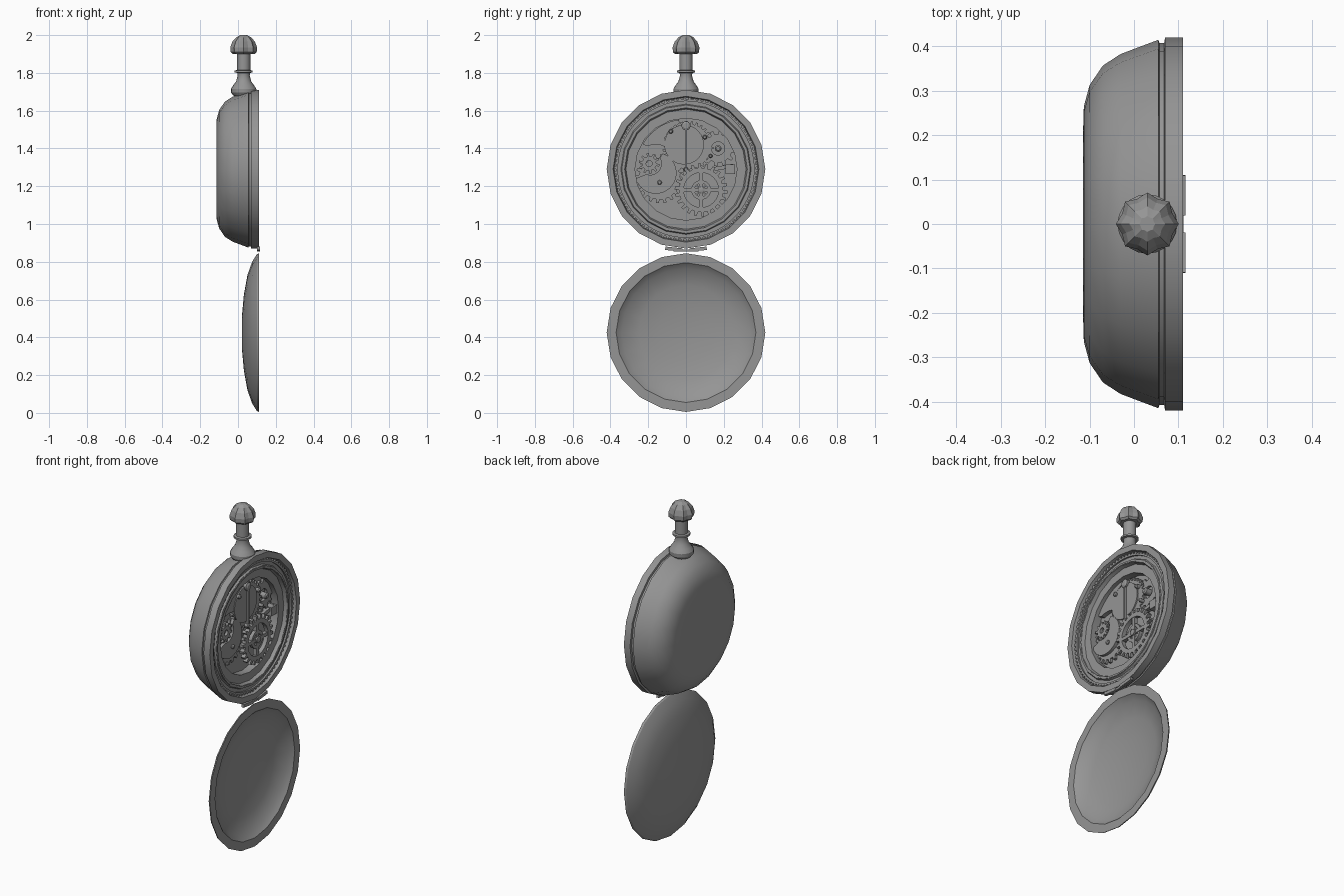
import bpy, bmesh
from math import sin, cos, tau, radians
from mathutils import Vector

cube = bpy.data.objects.get("Cube")
if cube:
    bpy.data.objects.remove(cube)

metal = bpy.data.materials.new("grey metal")
metal.use_nodes = True
GREY = (0.3, 0.3, 0.3, 1)
metal.diffuse_color = GREY
metal.node_tree.nodes["Principled BSDF"].inputs["Base Color"].default_value = GREY

CASE_Z, LID_Z, R = 1.29, 0.425, 0.42


def finish(name, bm, angle=30):
    bmesh.ops.recalc_face_normals(bm, faces=bm.faces)
    mesh = bpy.data.meshes.new(name)
    bm.to_mesh(mesh)
    bm.free()
    mesh.materials.append(metal)
    ob = bpy.data.objects.new(name, mesh)
    bpy.context.collection.objects.link(ob)
    bpy.ops.object.select_all(action='DESELECT')
    ob.select_set(True)
    bpy.context.view_layer.objects.active = ob
    bpy.ops.object.shade_smooth_by_angle(angle=radians(angle))
    return ob


def lathe(name, profile, centre, axis, n, groove=0.0, closed=False, angle=30):
    """Spin (along, radius) points about the x or z axis; groove pulls in every other side."""
    bm = bmesh.new()
    rings = []
    for along, r in profile:
        ring = []
        for i in range(n if r > 0 else 1):
            a = tau * i / n
            q = r * (1 - groove * (i % 2))
            p = (along, q * cos(a), q * sin(a)) if axis == 'x' else (q * cos(a), q * sin(a), along)
            ring.append(bm.verts.new(Vector(p) + Vector(centre)))
        rings.append(ring)
    pairs = list(zip(rings, rings[1:]))
    if closed:
        pairs.append((rings[-1], rings[0]))
    for a, b in pairs:
        for i in range(n):
            j = (i + 1) % n
            quad = [a[i % len(a)], a[j % len(a)], b[j % len(b)], b[i % len(b)]]
            bm.faces.new(list(dict.fromkeys(quad)))
    return finish(name, bm, angle)


def plate(name, outline, x0, x1, hole=None):
    """Extrude a (y, z) outline along x, with an optional matching hole outline."""
    bm = bmesh.new()
    n = len(outline)

    def loop(points, x):
        return [bm.verts.new((x, y, z)) for y, z in points]

    def bridge(a, b):
        for i in range(n):
            j = (i + 1) % n
            bm.faces.new((a[i], a[j], b[j], b[i]))
    back, front = loop(outline, x0), loop(outline, x1)
    bridge(back, front)
    if hole:
        hole_back, hole_front = loop(hole, x0), loop(hole, x1)
        bridge(hole_back, hole_front)
        bridge(back, hole_back)
        bridge(front, hole_front)
    else:
        bm.faces.new(back)
        bm.faces.new(front)
    return finish(name, bm)


def arc(y, z, r, start, end, n):
    angles = [radians(start + (end - start) * i / n) for i in range(n + 1)]
    return [(y + r * cos(a), z + r * sin(a)) for a in angles]


def gear(name, y, z, x0, x1, tip, root, teeth, hole=0.0):
    outer, inner = [], []
    for t in range(teeth):
        for part, r in ((0, root), (0.45, root), (0.55, tip), (0.9, tip)):
            a = tau * (t + part) / teeth
            outer.append((y + r * cos(a), z + r * sin(a)))
            inner.append((y + hole * cos(a), z + hole * sin(a)))
    return plate(name, outer, x0, x1, inner if hole else None)


def bar(name, y, z, length, width, x0, x1, angle):
    a = radians(angle)
    corners = [(-length, -width), (length, -width), (length, width), (-length, width)]
    pts = [(y + (u * cos(a) - v * sin(a)) / 2, z + (u * sin(a) + v * cos(a)) / 2) for u, v in corners]
    return plate(name, pts, x0, x1)


# Case: bowl back, banded rim, stepped bezel and recessed floor
lathe("case", [(-0.115, 0), (-0.115, 0.2), (-0.113, 0.265), (-0.1, 0.313), (-0.07, 0.357),
               (-0.03, 0.383), (0.055, 0.415), (0.057, 0.408), (0.068, 0.408), (0.07, R),
               (0.11, R), (0.11, 0.386), (0.085, 0.38), (0.085, 0.345), (0.095, 0.34),
               (0.095, 0.325), (0.075, 0.318), (0.075, 0.27), (0.03, 0.27), (0.03, 0)],
      (0, 0, CASE_Z), 'x', 20)
gear("bezel_teeth", 0, CASE_Z, 0.08, 0.095, 0.382, 0.37, 90, 0.36)
lathe("bezel_inner_ring", [(0.08, 0.325), (0.098, 0.325), (0.098, 0.335), (0.08, 0.335)],
      (0, 0, CASE_Z), 'x', 48, closed=True)

# Lid: shallow open dish with a flat rim
lathe("lid", [(0.02, 0), (0.022, 0.1), (0.031, 0.2), (0.05, 0.305), (0.075, 0.375), (0.1, 0.415),
              (0.11, R), (0.11, 0.37), (0.082, 0.34), (0.056, 0.25), (0.04, 0.15), (0.033, 0)],
      (0, 0, LID_Z), 'x', 20)

# Hinge leaves and pin
for side, label in ((1, "left"), (-1, "right")):
    bar("hinge_leaf_" + label, side * 0.065, 0.867, 0.09, 0.018, 0.1, 0.116, side * 6)
bar("hinge_pin", 0, 0.86, 0.13, 0.012, 0.1, 0.112, 0)

# Stem and fluted crown
lathe("stem", [(1.66, 0), (1.68, 0.055), (1.695, 0.066), (1.715, 0.067), (1.735, 0.055), (1.755, 0.04),
               (1.785, 0.032), (1.8, 0.034), (1.802, 0.048), (1.812, 0.048), (1.815, 0.035),
               (1.92, 0.035), (1.92, 0)], (0.03, 0, 0), 'z', 20)
lathe("crown", [(1.9, 0), (1.9, 0.058), (1.91, 0.069), (1.935, 0.071), (1.965, 0.06), (1.988, 0.04),
                (2.0, 0.018), (2.0, 0)], (0.03, 0, 0), 'z', 16, groove=0.14, angle=15)

# Spoked wheel in front
WY, WZ = 0.08, 1.18
gear("large_gear", WY, WZ, 0.05, 0.075, 0.14, 0.117, 22, 0.092)
lathe("wheel_ring", [(0.05, 0.035), (0.07, 0.035), (0.07, 0.052), (0.05, 0.052)],
      (0, WY, WZ), 'x', 24, closed=True)
for angle in (0, 90):
    bar("wheel_spoke", WY, WZ, 0.19, 0.02, 0.05, 0.072, angle)
for angle in (45, 135):
    bar("wheel_thin_spoke", WY, WZ, 0.1, 0.008, 0.05, 0.066, angle)
lathe("wheel_hub", [(0.03, 0.018), (0.08, 0.018), (0.083, 0.01), (0.083, 0)], (0, WY, WZ), 'x', 16)

# Gears and bridges behind it
gear("centre_gear", 0.01, 1.41, 0.03, 0.05, 0.135, 0.12, 30)
gear("upper_gear", 0.17, 1.4, 0.03, 0.045, 0.095, 0.075, 12, 0.035)
gear("lower_left_gear", -0.14, 1.24, 0.03, 0.045, 0.13, 0.11, 20)
gear("small_gear", -0.195, 1.32, 0.03, 0.06, 0.055, 0.038, 10, 0.016)
plate("crescent_bridge",
      arc(-0.16, 1.27, 0.11, -165, 70, 20) + arc(-0.19, 1.32, 0.06, 30, -110, 10), 0.03, 0.062)
plate("upper_bridge",
      arc(0, 1.29, 0.265, 98, 150, 10) + arc(-0.16, 1.29, 0.13, 110, 45, 8)
      + arc(0.01, 1.41, 0.13, 165, 110, 6), 0.03, 0.055)
plate("centre_disc", arc(-0.01, 1.42, 0.105, 0, 350, 35), 0.03, 0.058)
bar("side_block", 0.235, 1.29, 0.05, 0.05, 0.03, 0.07, 0)
bar("side_arm", 0.2, 1.3, 0.1, 0.02, 0.03, 0.06, 10)

# Pointer with its post, and screw heads
bar("pointer", 0, 1.4, 0.22, 0.01, 0.055, 0.07, 90)
for y, z, r in ((0, 1.52, 0.024), (0, 1.29, 0.012), (0.1, 1.46, 0.012), (0.17, 1.4, 0.018),
                (0.13, 1.36, 0.01), (-0.14, 1.22, 0.012), (-0.08, 1.49, 0.012)):
    lathe("screw_head", [(0.03, r), (0.068, r), (0.074, r * 0.6), (0.074, 0)], (0, y, z), 'x', 14)
